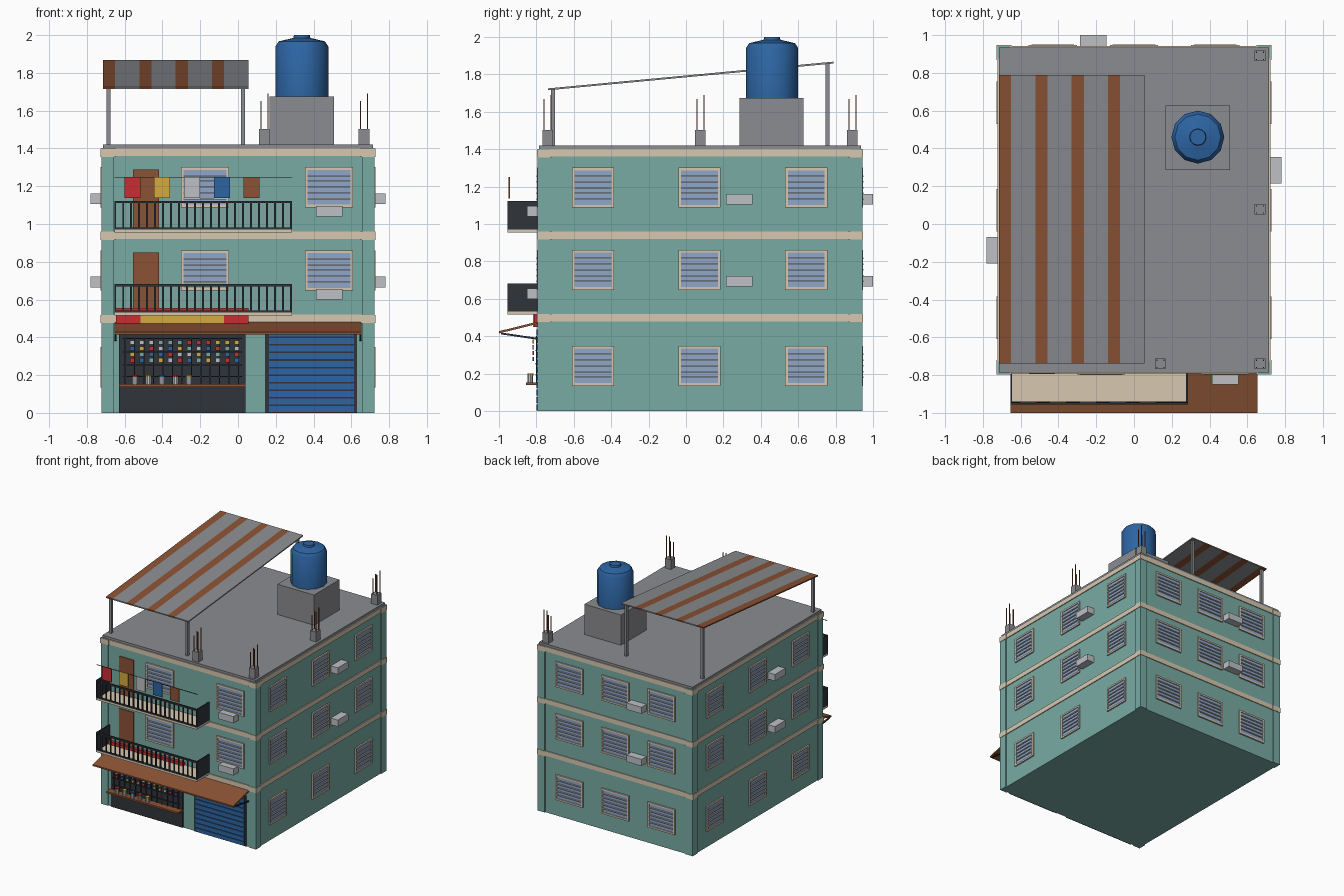
import bpy, bmesh, math
from mathutils import Vector

cube = bpy.data.objects.get("Cube")
if cube:
    bpy.data.objects.remove(cube, do_unlink=True)

COLOURS = {
    "teal_paint": (0.19, 0.41, 0.37), "cream_trim": (0.68, 0.58, 0.44),
    "concrete_grey": (0.26, 0.265, 0.28), "charcoal_metal": (0.03, 0.034, 0.042),
    "rust_brown": (0.26, 0.085, 0.035), "deep_blue": (0.026, 0.13, 0.37),
    "pale_grey": (0.51, 0.53, 0.56), "window_glass": (0.28, 0.39, 0.58),
    "bright_red": (0.58, 0.026, 0.032), "warm_yellow": (0.66, 0.40, 0.05)}
MATS = {}
for label, rgb in COLOURS.items():
    m = bpy.data.materials.new(label)
    m.use_nodes = True
    m.diffuse_color = (*rgb, 1)
    m.node_tree.nodes["Principled BSDF"].inputs["Base Color"].default_value = (*rgb, 1)
    MATS[label] = m


def finish(name, bm, colours):
    bmesh.ops.recalc_face_normals(bm, faces=bm.faces)
    me = bpy.data.meshes.new(name)
    bm.to_mesh(me)
    bm.free()
    for c in colours:
        me.materials.append(MATS[c])
    ob = bpy.data.objects.new(name, me)
    bpy.context.collection.objects.link(ob)
    return ob


def add_box(bm, b, index=0):
    """b is (x0, x1, y0, y1, z0, z1)."""
    verts = bmesh.ops.create_cube(bm, size=1)["verts"]
    for v in verts:
        v.co = Vector([(b[2 * i] + b[2 * i + 1]) / 2 + v.co[i] * (b[2 * i + 1] - b[2 * i])
                       for i in range(3)])
    for f in {f for v in verts for f in v.link_faces}:
        f.material_index = index
    return verts


def boxes(name, colours, items):
    """Several boxes in one object; items are bounds or (bounds, colour index)."""
    bm = bmesh.new()
    for it in items:
        add_box(bm, *(it if isinstance(it[0], tuple) else (it,)))
    return finish(name, bm, colours if isinstance(colours, list) else [colours])


def lathe(name, colour, profile, sides, x, y):
    bm = bmesh.new()
    rings = [[bm.verts.new((x + r * math.cos(a), y + r * math.sin(a), z))
              for a in [math.tau * k / sides for k in range(sides)]] for r, z in profile]
    for lo, hi in zip(rings, rings[1:]):
        for k in range(sides):
            n = (k + 1) % sides
            bm.faces.new((lo[k], lo[n], hi[n], hi[k]))
    bm.faces.new(rings[0])
    bm.faces.new(rings[-1])
    return finish(name, bm, [colour])


# Walls, corner pilasters, floor bands and roof
W, F, B = 0.715, -0.785, 0.935
FLOORS = (0.48, 0.92, 1.36)
boxes("walls", "teal_paint", [(-W, W, F, B, 0, 1.4)])
P, T = 0.058, 0.008
boxes("corner_pilasters", "teal_paint",
      [(x, x + P + T, y, y + P + T, 0, 1.402) for x in (-W - T, W - P) for y in (F - T, B - P)])
boxes("floor_bands", "cream_trim", [(-W - t, W + t, F - t, B + t, z, z + 0.04)
                                    for z in FLOORS for t in (0.007,)])
E = 0.004
boxes("band_corners", "cream_trim",
      [(x, x + P + T + 3 * E, y, y + P + T + 3 * E, z - E, z + 0.039)
       for z in FLOORS for x in (-W - T - E, W - P - 2 * E) for y in (F - T - E, B - P - 2 * E)])
boxes("roof_slab", "concrete_grey", [(-W, W, F, B, 1.4, 1.42)])


def on_wall(side, u0, u1, z0, z1, d0, d1):
    """Bounds of a box lying on one wall, standing d0 to d1 out of it."""
    if side == "front":
        return (u0, u1, F - d1, F - d0, z0, z1)
    if side == "back":
        return (u0, u1, B + d0, B + d1, z0, z1)
    if side == "right":
        return (W + d0, W + d1, u0, u1, z0, z1)
    return (-W - d1, -W - d0, u0, u1, z0, z1)


def window(side, u, z, w):
    h, fr = 0.213, 0.014
    a, b, top = u - w / 2, u + w / 2, z + h
    items = [(on_wall(side, a, b, z, top, 0, 0.005), 1)]
    for r in ((a, a + fr, z, top), (b - fr, b, z, top),
              (a + fr, b - fr, z, z + fr), (a + fr, b - fr, top - fr, top)):
        items.append((on_wall(side, *r, 0, 0.012), 0))
    for k in range(1, 6):
        zc = z + fr + k * (h - 2 * fr) / 6
        items.append((on_wall(side, a + fr, b - fr, zc - 0.004, zc + 0.004, 0.006, 0.014), 2))
    boxes("window_" + side, ["cream_trim", "window_glass", "pale_grey"], items)


for z in (0.135, 0.648, 1.088):
    for k in (-1, 0, 1):
        window("right", 0.073 + 0.57 * k, z, 0.225)
        window("left", 0.073 + 0.57 * k, z, 0.225)
        window("back", 0.43 * k, z, 0.255)
    if z > 0.5:
        for u in (-0.175, 0.482):
            window("front", u, z, 0.255)

# Air conditioner boxes
for side, u, drop in (("front", 0.483, 0.065), ("right", 0.285, 0),
                      ("left", -0.14, 0), ("back", -0.215, 0)):
    boxes("air_conditioner_" + side, "pale_grey",
          [on_wall(side, u - 0.07, u + 0.07, z - drop, z - drop + 0.056, 0, 0.065)
           for z in (0.665, 1.105)])

# Balconies with doors and railings
X0, X1, Y0 = -0.655, 0.285, -0.955
for z in (0.515, 0.955):
    boxes("balcony_door", "rust_brown", [on_wall("front", -0.555, -0.418, z + 0.015, z + 0.333, 0, 0.008)])
    boxes("balcony_slab", "cream_trim", [(X0, X1, Y0, F, z, z + 0.016)])
    rail = [(X0, X1, Y0, Y0 + 0.014, z + 0.155, z + 0.168),
            (X0, X1, Y0, Y0 + 0.014, z + 0.016, z + 0.026)]
    n = 22
    for k in range(n + 1):
        x = X0 + 0.005 + k * (X1 - X0 - 0.01) / n
        rail.append((x - 0.005, x + 0.005, Y0 + 0.002, Y0 + 0.012, z + 0.02, z + 0.16))
    rail += [(x, x + 0.01, Y0, F, z + 0.016, z + 0.168) for x in (X0, X1 - 0.01)]
    boxes("balcony_railing", "charcoal_metal", rail)

# Washing line
boxes("washing_line", "charcoal_metal", [(X0, X1, -0.947, -0.943, 1.246, 1.25)])
CLOTHES = ["bright_red", "warm_yellow", "pale_grey", "deep_blue", "rust_brown"]
boxes("hanging_clothes", CLOTHES,
      [((x, x + 0.085, -0.949, -0.941, 1.137, 1.25), k)
       for k in range(5) for x in (-0.602 + 0.158 * k,)])

# Shop sign and sloping awning
boxes("shop_sign", ["bright_red", "warm_yellow"],
      [((-0.645, 0.055, -0.812, F, 0.45, 0.556), 0),
       ((-0.515, -0.075, -0.817, -0.81, 0.45, 0.518), 1)])
bm = bmesh.new()
for v in add_box(bm, (-0.655, 0.655, -1.0, F, 0.468, 0.48)):
    if v.co.y < -0.9:
        v.co.z -= 0.053
finish("awning", bm, ["rust_brown"])
bm = bmesh.new()
for x in (-0.655, 0.643):
    for v in add_box(bm, (x, x + 0.012, -0.99, F, 0.38, 0.39)):
        if v.co.y < -0.9:
            v.co.z += 0.03
finish("awning_braces", bm, ["charcoal_metal"])

# Shop front: dark opening, grille, counter, packets and jars
boxes("shop_opening", "charcoal_metal", [on_wall("front", -0.63, 0.04, 0, 0.425, 0, 0.008)])
boxes("shop_grille", "charcoal_metal",
      [on_wall("front", -0.6 + 0.05 * k, -0.594 + 0.05 * k, 0.15, 0.4, 0.012, 0.018) for k in range(13)]
      + [on_wall("front", -0.61, 0.02, z, z + 0.006, 0.014, 0.02) for z in (0.19, 0.25, 0.32, 0.39)])
boxes("shop_counter", "rust_brown", [(-0.63, 0.04, -0.855, F, 0.138, 0.152)])
GOODS = ["bright_red", "warm_yellow", "deep_blue", "pale_grey", "teal_paint"]
boxes("hanging_packets", GOODS,
      [((x - 0.011, x + 0.011, -0.82, -0.812, z, z + 0.022), (2 * c + r * (c % 3 + 1)) % 5)
       for c in range(12) for r in range(4)
       for x, z in ((-0.56 + 0.0503 * c, 0.268 + 0.031 * r),)])
for k, lid in enumerate(("bright_red", "warm_yellow", "deep_blue", "bright_red", "warm_yellow")):
    x = -0.545 + 0.0712 * k
    lathe("jar", "pale_grey", [(0.016, 0.152), (0.016, 0.19)], 10, x, -0.832)
    lathe("jar_lid", lid, [(0.017, 0.19), (0.017, 0.2)], 10, x, -0.832)

# Roller shutter
boxes("shutter_frame", "charcoal_metal", [on_wall("front", 0.142, 0.63, 0, 0.425, 0, 0.007)])
boxes("shutter_slats", "deep_blue",
      [on_wall("front", 0.163, 0.615, z, z + 0.032, 0.006, 0.014)
       for z in [0.004 + 0.04 * k for k in range(11)]])

# Water tank on its plinth
boxes("tank_plinth", "concrete_grey", [(0.167, 0.508, 0.287, 0.627, 1.42, 1.675)])
tank = lathe("water_tank", "deep_blue",
             [(0.14, 1.675), (0.14, 1.94), (0.122, 1.967), (0.045, 1.985), (0.042, 2.0)],
             12, 0.338, 0.46)
bpy.context.view_layer.objects.active = tank
tank.select_set(True)
bpy.ops.object.shade_smooth_by_angle(angle=math.radians(35))

# Unfinished column stubs with reinforcing rods
for x, y in ((0.14, -0.74), (0.667, -0.74), (0.667, 0.077), (0.667, 0.89)):
    boxes("column_stub", "concrete_grey", [(x - 0.028, x + 0.028, y - 0.028, y + 0.028, 1.42, 1.502)])
    boxes("column_rods", "rust_brown",
          [(x + i - 0.003, x + i + 0.003, y + j - 0.003, y + j + 0.003, 1.5, 1.66 + i + j * 0.6)
           for i in (-0.019, 0.019) for j in (-0.019, 0.019)])

# Striped roof canopy on four posts
CX0, CY0, CY1, Z0, Z1 = -0.715, -0.738, 0.788, 1.715, 1.858
bm = bmesh.new()
for k in range(12):
    s = 0.0642
    for v in add_box(bm, (CX0 + s * k, CX0 + s * (k + 1), CY0, CY1, 0, 0.01), 0 if k % 3 == 0 else 1):
        v.co.z += Z0 + (Z1 - Z0) * (v.co.y - CY0) / (CY1 - CY0)
finish("canopy_sheet", bm, ["rust_brown", "concrete_grey"])
boxes("canopy_posts", "concrete_grey",
      [(x - 0.011, x + 0.011, y - 0.011, y + 0.011, 1.42, z)
       for x in (-0.686, 0.026) for y, z in ((-0.712, 1.718), (0.757, 1.856))])
